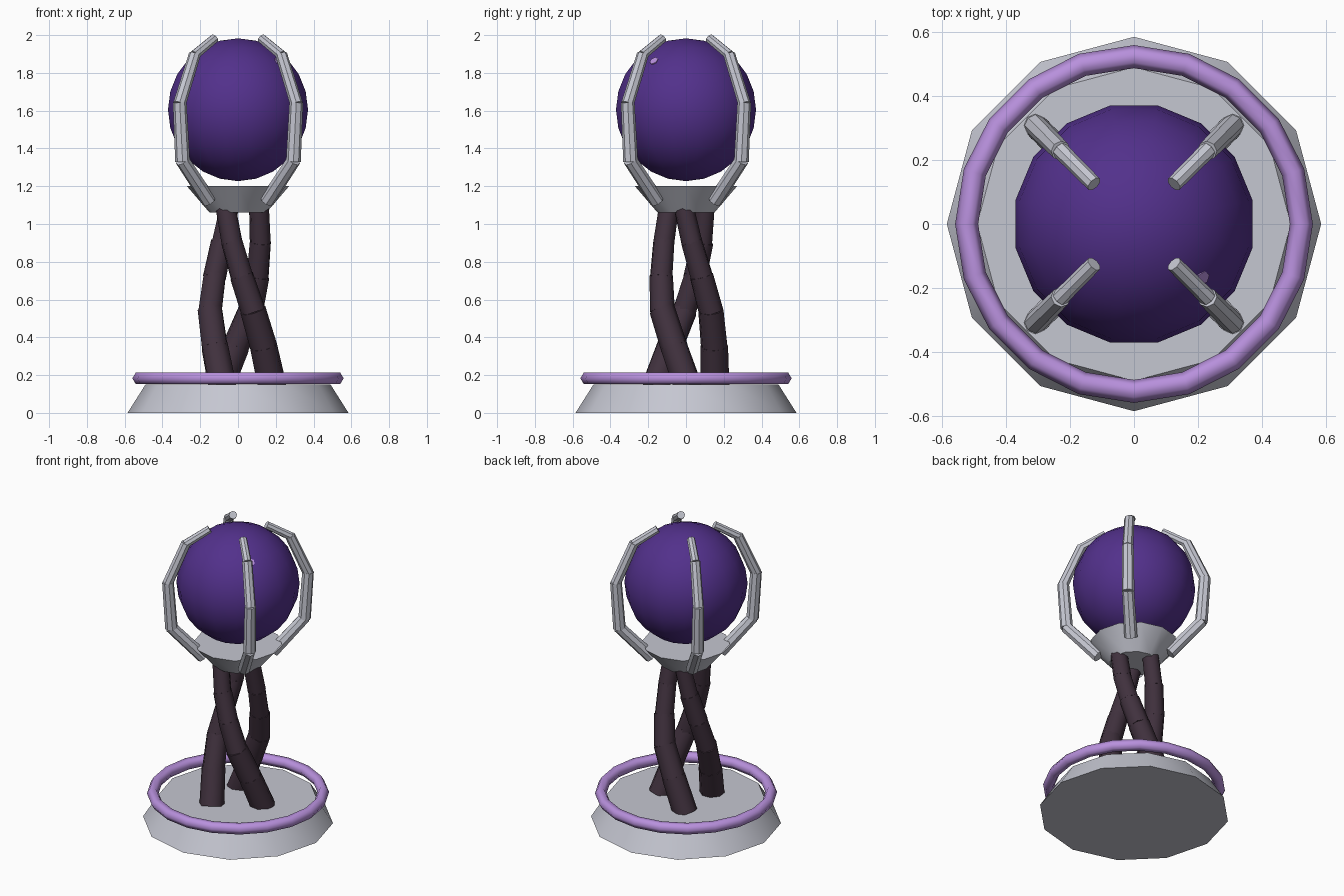
import bpy
from math import radians, cos, sin
from mathutils import Vector, Matrix

cube = bpy.data.objects.get("Cube")
if cube:
    bpy.data.objects.remove(cube, do_unlink=True)


def material(name, rgb):
    mat = bpy.data.materials.new(name)
    mat.use_nodes = True
    color = (*rgb, 1.0)
    mat.diffuse_color = color
    mat.node_tree.nodes["Principled BSDF"].inputs["Base Color"].default_value = color
    return mat


SILVER = material("silver", (0.56, 0.57, 0.64))
DARK_WOOD = material("dark wood", (0.052, 0.031, 0.048))
DEEP_PURPLE = material("deep purple", (0.085, 0.03, 0.26))
LILAC = material("lilac", (0.48, 0.28, 0.72))


def finish(name, mat, smooth_angle):
    obj = bpy.context.object
    obj.name = name
    obj.data.materials.append(mat)
    if smooth_angle:
        bpy.ops.object.shade_smooth_by_angle(angle=radians(smooth_angle))
    return obj


def frustum(name, mat, start, end, r1, r2, sides, smooth_angle=0, spin=0):
    """Tapered cylinder between two points."""
    start, end = Vector(start), Vector(end)
    axis = end - start
    bpy.ops.mesh.primitive_cone_add(vertices=sides, radius1=r1, radius2=r2, depth=axis.length)
    obj = finish(name, mat, smooth_angle)
    turn = axis.to_track_quat("Z", "Y").to_matrix().to_4x4()
    obj.matrix_world = (Matrix.Translation((start + end) / 2) @ turn
                        @ Matrix.Rotation(radians(spin), 4, "Z"))
    return obj


def polar(radius, degrees, z):
    a = radians(degrees)
    return Vector((radius * cos(a), radius * sin(a), z))


def chain(name, mat, points, radii, sides, taper, overlap, smooth_angle=0):
    """Row of separate tapered segments that follow the points."""
    for i, (a, b) in enumerate(zip(points, points[1:])):
        step = (b - a).normalized() * overlap
        frustum(f"{name}_segment_{i + 1}", mat, a - step, b + step,
                radii[i], radii[i] * taper, sides, smooth_angle)


# Base and ring
frustum("base", SILVER, (0, 0, 0), (0, 0, 0.15), 0.585, 0.49, 12, 35)
bpy.ops.mesh.primitive_torus_add(major_segments=20, minor_segments=6,
                                 major_radius=0.523, minor_radius=0.036,
                                 location=(0, 0, 0.183))
finish("base_ring", LILAC, 65)

# Three twisted legs: radius, angle and height of each joint
LEG = [(0.182, 3, 0.14), (0.15, -25, 0.35), (0.148, -57, 0.54),
       (0.133, -81, 0.72), (0.122, -105, 0.90), (0.112, -125, 1.08)]
for leg in range(3):
    joints = [polar(r, a + 120 * leg, z) for r, a, z in LEG]
    chain(f"leg_{leg + 1}", DARK_WOOD, joints,
          [0.077, 0.072, 0.066, 0.061, 0.056], 8, 0.95, 0.006, 50)

# Cup under the orb
frustum("cup", SILVER, (0, 0, 1.06), (0, 0, 1.20), 0.15, 0.27, 12, 35)

# Orb with a small glint on its surface
ORB = Vector((0, 0, 1.605))
bpy.ops.mesh.primitive_uv_sphere_add(segments=16, ring_count=12, radius=0.378,
                                     location=ORB, rotation=(0, 0, radians(11.25)))
finish("orb", DEEP_PURPLE, 60)
out = Vector((0.215, -0.17, 0.26)).normalized()
frustum("orb_glint", LILAC, ORB + out * 0.36, ORB + out * 0.379, 0.025, 0.025, 6)

# Four claws holding the orb: distance from the axis and height of each joint
CLAW = [(0.22, 1.125), (0.415, 1.335), (0.436, 1.64), (0.325, 1.895), (0.18, 1.98)]
for claw in range(4):
    joints = [polar(r, 45 + 90 * claw, z) for r, z in CLAW]
    chain(f"claw_{claw + 1}", SILVER, joints,
          [0.04, 0.039, 0.034, 0.027], 8, 0.93, 0.004)
